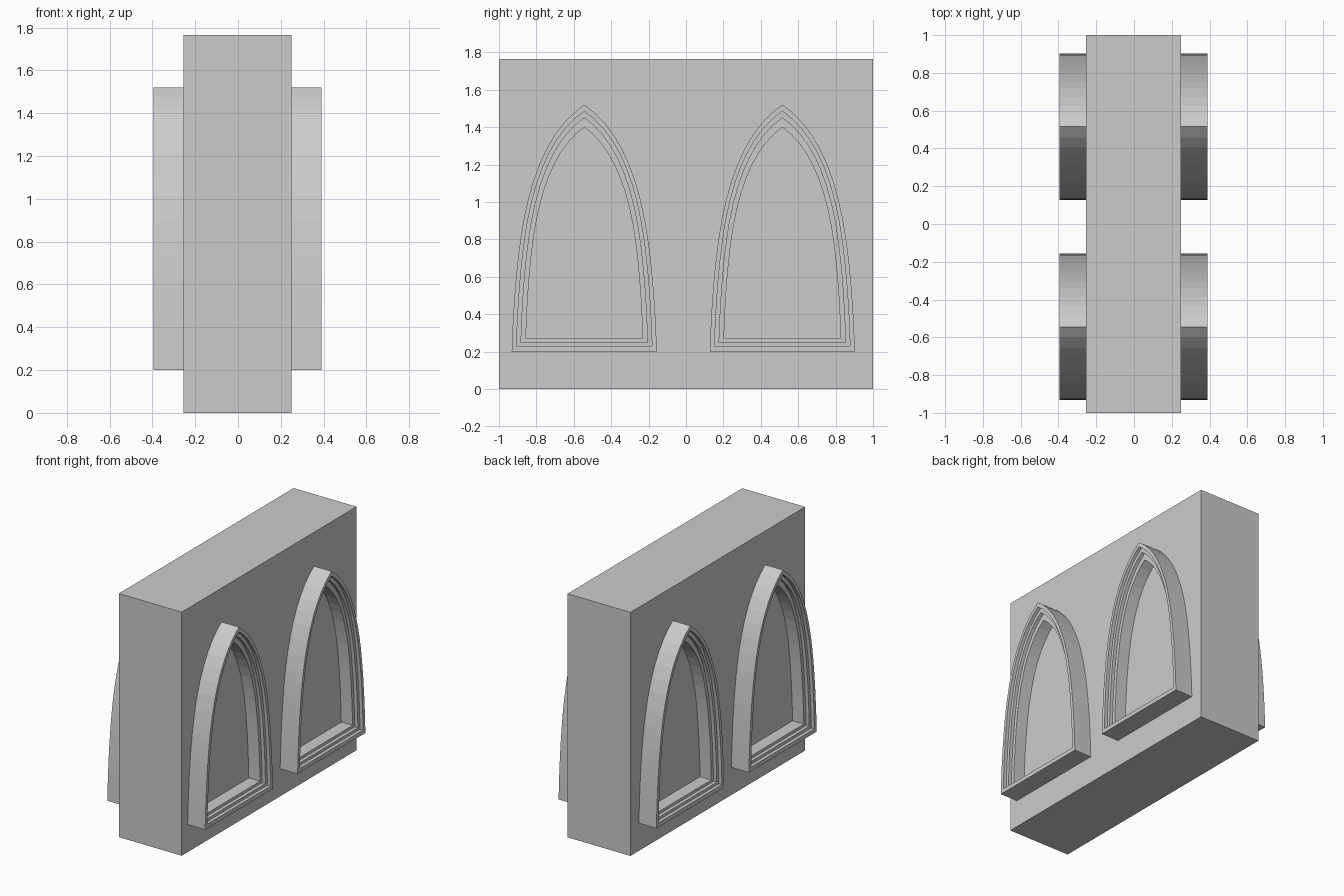
import bpy, bmesh

if "Cube" in bpy.data.objects:
    bpy.data.objects.remove(bpy.data.objects["Cube"])

WALL_L, WALL_R, DEPTH = -0.255, 0.249, 0.14
HEIGHT = 1.765


def finish(bm, name):
    bmesh.ops.recalc_face_normals(bm, faces=bm.faces[:])
    mesh = bpy.data.meshes.new(name)
    bm.to_mesh(mesh)
    bm.free()
    obj = bpy.data.objects.new(name, mesh)
    bpy.context.collection.objects.link(obj)
    return obj


def bezier(a, b, c, t):
    return tuple((1 - t) ** 2 * p + 2 * t * (1 - t) * q + t * t * r
                 for p, q, r in zip(a, b, c))


def arch_outline(steps=8):
    """Right half from sill to apex, then mirrored to a closed loop."""
    foot, knee, apex = (0.388, 0.2), (0.325, 0.9), (0, 1.52)
    half = [bezier(foot, (0.375, 0.62), knee, i / steps) for i in range(steps)]
    half += [bezier(knee, (0.24, 1.36), apex, i / steps) for i in range(steps + 1)]
    return half + [(-w, z) for w, z in reversed(half[:-1])]


# Half width, sill height and apex height of each nested outline
OUTLINES = [(0.388, 0.20, 1.52), (0.362, 0.23, 1.485),
            (0.338, 0.25, 1.45), (0.312, 0.27, 1.40)]
# Stepped moulding section: outline index, projection from the wall
SECTION = [(0, -0.01), (0, DEPTH), (1, DEPTH), (1, DEPTH - 0.025),
           (2, DEPTH - 0.025), (2, DEPTH - 0.05), (3, DEPTH - 0.05), (3, -0.01)]


def window_frame(name, side, y):
    bm = bmesh.new()
    face_x = WALL_R if side > 0 else WALL_L
    loops = []
    for k, out in SECTION:
        width, sill, apex = OUTLINES[k]
        loops.append([bm.verts.new((face_x + side * out,
                                    y + w * width / 0.388,
                                    sill + (z - 0.2) / 1.32 * (apex - sill)))
                      for w, z in arch_outline()])
    # Bridge neighbouring loops all the way round the section
    n = len(loops[0])
    for a, b in zip(loops, loops[1:] + loops[:1]):
        for i in range(n):
            j = (i + 1) % n
            bm.faces.new((a[i], a[j], b[j], b[i]))
    return finish(bm, name)


# Wall block
bm = bmesh.new()
bmesh.ops.create_cube(bm, size=1)
bmesh.ops.scale(bm, vec=(WALL_R - WALL_L, 2, HEIGHT), verts=bm.verts)
bmesh.ops.translate(bm, vec=((WALL_L + WALL_R) / 2, 0, HEIGHT / 2), verts=bm.verts)
finish(bm, "wall")

# Pointed window frames, two on each wall face
for side, label in ((1, "right"), (-1, "left")):
    for y, place in ((-0.544, "front"), (0.515, "back")):
        window_frame(f"window_frame_{label}_{place}", side, y)
